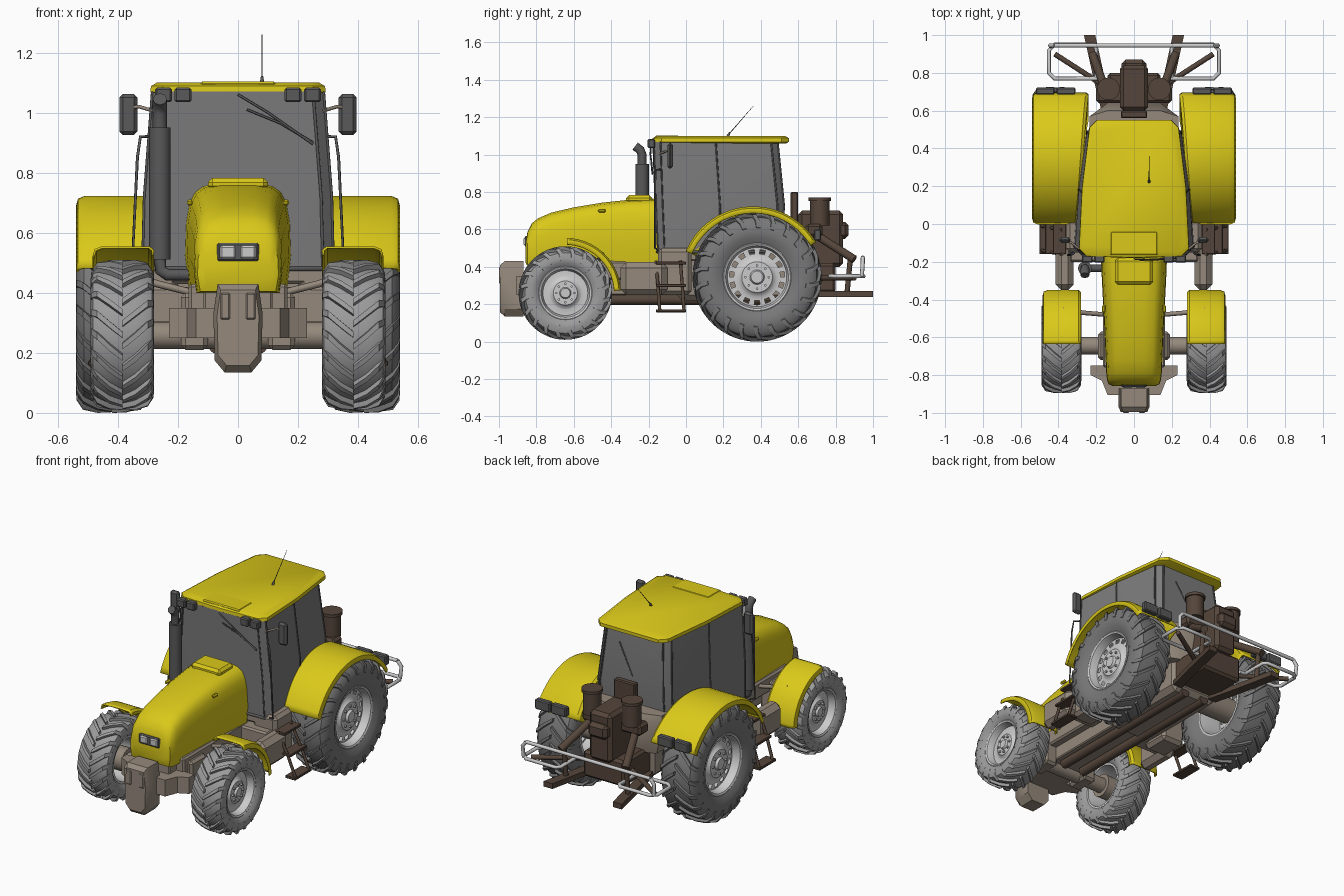
import bpy, bmesh, math
from mathutils import Vector

if "Cube" in bpy.data.objects:
    bpy.data.objects.remove(bpy.data.objects["Cube"])
cos, sin, rad, pi = math.cos, math.sin, math.radians, math.pi

def material(name, *c):
    m = bpy.data.materials.new(name)
    m.diffuse_color = (*c, 1)
    m.use_nodes = True
    m.node_tree.nodes["Principled BSDF"].inputs["Base Color"].default_value = m.diffuse_color
    return m
YEL = material("yellow_paint", .70, .58, .01)
TAU = material("taupe_metal", .30, .25, .20)
BRN = material("brown_metal", .09, .06, .043)
DRK = material("dark_grey", .10, .10, .10)
GLS = material("glass_grey", .20, .20, .20)
RUB = material("rear_rubber", .19, .19, .19)
RUB2 = material("front_rubber", .33, .33, .33)
SIDES = ((1, "right"), (-1, "left"))

def finish(name, bm, mat):
    bmesh.ops.remove_doubles(bm, verts=bm.verts, dist=1e-5)
    bmesh.ops.recalc_face_normals(bm, faces=bm.faces)
    me = bpy.data.meshes.new(name)
    bm.to_mesh(me)
    bm.free()
    ob = bpy.data.objects.new(name, me)
    bpy.context.collection.objects.link(ob)
    if mat:
        me.materials.append(mat)
    return ob

def loft(name, rings, mat=None, closed=True, cap=True):
    bm = bmesh.new()
    vs = [[bm.verts.new(p) for p in r] for r in rings]
    n = len(vs[0])
    for a, b in zip(vs, vs[1:]):
        for i in range(n if closed else n - 1):
            j = (i + 1) % n
            bm.faces.new((a[i], a[j], b[j], b[i]))
    if cap:
        bm.faces.new(vs[0])
        bm.faces.new(vs[-1])
    return finish(name, bm, mat)

def box(name, x0, x1, y0, y1, z0, z1, mat=None, bevel=.006):
    bm = bmesh.new()
    bmesh.ops.create_cube(bm, size=1)
    for v in bm.verts:
        v.co = ((x0 + x1) / 2 + v.co.x * abs(x1 - x0), (y0 + y1) / 2 + v.co.y * (y1 - y0), (z0 + z1) / 2 + v.co.z * (z1 - z0))
    if bevel:
        bmesh.ops.bevel(bm, geom=bm.edges[:], offset=bevel, segments=1, affect='EDGES')
    return finish(name, bm, mat)

def pair(name, x0, x1, *rest):
    for s, side in SIDES:
        box(f"{name}_{side}", s * x0, s * x1, *rest)

def rod(name, p, q, r, mat=None, r2=None, seg=24):
    p, q = Vector(p), Vector(q)
    rot = (q - p).to_track_quat('Z', 'Y')
    return loft(name, [[c + rot @ Vector((k * cos(2 * pi * i / seg), k * sin(2 * pi * i / seg), 0)) for i in range(seg)]
                       for c, k in ((p, r), (q, r2 or r))], mat)

def tube(name, pts, r, mat=None, cyclic=False):
    cu = bpy.data.curves.new(name, 'CURVE')
    cu.dimensions, cu.bevel_depth, cu.bevel_resolution, cu.use_fill_caps = '3D', r, 2, True
    sp = cu.splines.new('POLY')
    sp.points.add(len(pts) - 1)
    for p, c in zip(sp.points, pts):
        p.co = (*c, 1)
    sp.use_cyclic_u = cyclic
    ob = bpy.data.objects.new(name, cu)
    bpy.context.collection.objects.link(ob)
    if mat:
        cu.materials.append(mat)

def lathe(name, prof, c, s, mat=None, seg=60, holes=None):
    bm = bmesh.new()
    vs = [[bm.verts.new((c[0] + s * a, c[1] + r * cos(2 * pi * i / seg), c[2] + r * sin(2 * pi * i / seg))) for a, r in prof]
          for i in range(seg)]
    for i in range(seg):
        for k in range(len(prof) - 1):
            if not (k == holes and i % 4 < 2):
                j = (i + 1) % seg
                bm.faces.new((vs[i][k], vs[i][k + 1], vs[j][k + 1], vs[j][k]))
    return finish(name, bm, mat)

# Wheels: turned tyre, chevron lugs, dished rim and bolts
def wheel(name, s, c, R, w, rr, lugs, mat, slots):
    Rb = R - .018
    d = Rb - rr
    half = [(.8 * w, rr), (.97 * w, rr + .25 * d), (w, rr + .5 * d), (.93 * w, rr + .82 * d), (.78 * w, Rb - .008), (.4 * w, Rb)]
    lathe(name + "_tyre", half + [(-a, r) for a, r in reversed(half)], c, s, mat)
    lathe(name + "_rim", [(-.8 * w, rr), (-.8 * w, rr - .012), (-.3 * w, rr - .02), (.4 * w, rr - .02), (.4 * w, rr - .03),
                          (.41 * w, rr - .053), (.42 * w, rr * .6), (.5 * w, rr * .5), (.58 * w, rr * .46), (.58 * w, rr * .22),
                          (.7 * w, rr * .18), (.7 * w, 0)], c, s, holes=4 if slots else None)
    lathe(name + "_rim_lip", [(.4 * w, rr - .02), (.7 * w, rr - .014), (.8 * w, rr - .01), (.84 * w, rr), (.8 * w, rr + .008)], c, s)
    for i in range(8):
        t = i * pi / 4
        p = Vector((c[0] + s * .55 * w, c[1] + rr * .35 * cos(t), c[2] + rr * .35 * sin(t)))
        rod(f"{name}_bolt_{i}", p, p + Vector((s * .014, 0, 0)), .007, seg=6)
    bm = bmesh.new()
    path = [(0, Rb, 0), (.4, Rb, .3), (.8, Rb - .01, .65), (.98, Rb - .035, .8), (1.0, Rb - .065, .85)]
    for h in (1, -1):
        for i in range(lugs):
            t0 = 2 * pi * (i + (.5 if h > 0 else 0)) / lugs
            rings = []
            for k, (a, r, lag) in enumerate(path):
                t, hw = t0 - lag * w / Rb, (.009 + .001 * k) / Rb
                top = .018 if k < 3 else (.012 if k == 3 else .004)
                rings.append([bm.verts.new((c[0] + h * w * a * f, c[1] + q * cos(t + e), c[2] + q * sin(t + e)))
                              for q, e, f in ((r - .015, -hw * 1.3, .9), (r + top, -hw, 1), (r + top, hw, 1), (r - .015, hw * 1.3, .9))])
            for p, q in zip(rings, rings[1:]):
                for m in range(4):
                    bm.faces.new((p[m], p[(m + 1) % 4], q[(m + 1) % 4], q[m]))
            bm.faces.new(rings[0])
            bm.faces.new(rings[-1])
    finish(name + "_tread", bm, mat)

# Mudguards: a lipped section swept round the wheel
def fender(name, s, cy, cz, r, a0, a1, xi0, xi1, xo, wall):
    rings = []
    for i in range(25):
        t, xi = rad(a0 + (a1 - a0) * i / 24), xi0 + (xi1 - xi0) * i / 24
        sec = [(xi, r - wall), (xi, r - .012), (xi + .015, r), (xo - .03, r), (xo - .007, r - .01), (xo, r - .035)]
        rings.append([(s * x, cy + q * cos(t), cz + q * sin(t)) for x, q in sec])
    ob = loft(name, rings, YEL, closed=False, cap=False)
    ob.modifiers.new("thickness", 'SOLIDIFY').thickness = .008

for s, side in SIDES:
    wheel("rear_wheel_" + side, s, (s * .42, .38, .345), .345, .12, .178, 22, RUB, True)
    wheel("front_wheel_" + side, s, (s * .385, -.645, .26), .25, .106, .14, 20, RUB2, False)
    fender("rear_fender_" + side, s, .36, .33, .393, 157, 31, .30, .24, .54, .17)
    fender("front_fender_" + side, s, -.645, .258, .297, 88, 3, .28, .28, .485, .03)
    tube("front_fender_bracket_" + side, [(s * .38, -.45, .47), (s * .27, -.47, .43), (s * .15, -.48, .40)], .012, TAU)

# Bonnet: lofted cross-sections
half = [(.93, 0), (1, .3), (.98, .62), (.92, .8), (.82, .91), (.66, .97), (.35, 1)]
shape = half + [(-x, z) for x, z in reversed(half)]
secs = [(-.857, .115, .42, .53), (-.848, .135, .405, .585), (-.825, .143, .40, .632), (-.79, .147, .40, .66), (-.72, .150, .40, .69),
        (-.6, .155, .41, .718), (-.45, .162, .42, .743), (-.3, .17, .42, .759), (-.15, .176, .42, .765)]
loft("bonnet", [[(x * w, y, zb + z * (zt - zb)) for x, z in shape] for y, w, zb, zt in secs], YEL)
box("bonnet_air_scoop", -.1, .1, -.32, -.18, .74, .783, YEL, .015)
box("headlight_panel", -.07, .07, -.862, -.84, .505, .565, DRK)
pair("headlight", .008, .06, -.868, -.85, .513, .557)
pair("bonnet_latch", .15, .17, -.47, -.43, .69, .71, YEL)

# Cab glass, frame and roof
def plan(z, wf, wr, yf, yr, c=.035):
    h = [(wf - c, yf), (wf, yf + c), ((wf + wr) / 2 + .012, (yf + yr) / 2), (wr, yr - c), (wr - c, yr)]
    return [(0, yf - .008, z)] + [(x, y, z) for x, y in h] + [(-x, y, z) for x, y in reversed(h)]
cab = [plan(.48, .318, .25, -.15, .50), plan(.72, .312, .25, -.16, .525), plan(1.07, .285, .222, -.172, .49)]
loft("cab_glass", cab, GLS)
for i in range(1, 11):
    tube(f"cab_pillar_{i}", [r[i] for r in cab], .005, DRK)
tube("cab_sill", cab[0], .008, DRK, True)
loft("cab_roof", [plan(1.06, .275, .22, -.165, .535, .04), plan(1.068, .292, .237, -.172, .55, .04),
                  plan(1.088, .290, .235, -.17, .55, .04), plan(1.1, .27, .215, -.15, .53, .04)], YEL)
box("roof_hatch", -.125, .125, -.165, -.04, 1.08, 1.103, YEL)
for x in (.155, .22):
    pair(f"work_light_{int(x * 1000)}", x, x + .056, -.205, -.165, 1.035, 1.083, DRK)
tube("wiper_arm", [(0, -.185, 1.06), (.1, -.19, 1.0), (.25, -.18, .895)], .004, DRK)
tube("wiper_blade", [(.03, -.192, 1.01), (.14, -.185, .965), (.25, -.178, .9)], .004, DRK)
tube("rear_wiper", [(.0, .515, .8), (.1, .5, .98)], .004, DRK)
rod("antenna_base", (.08, .22, 1.09), (.08, .235, 1.12), .009, DRK, .004)
rod("antenna", (.08, .23, 1.11), (.08, .36, 1.26), .0025, DRK, .001, 8)
for s, side in SIDES:
    box("mirror_" + side, s * .335, s * .395, -.1, -.07, .925, 1.062, DRK, .012)
    tube("mirror_arm_" + side, [(s * .28, -.14, 1.005), (s * .33, -.1, 1.02), (s * .37, -.085, 1.015)], .006, TAU)
    tube("handrail_" + side, [(s * .298, -.13, .92), (s * .325, -.16, .92), (s * .335, -.165, .85), (s * .352, -.165, .5), (s * .32, -.15, .49)], .005, DRK)

# Exhaust stack
rod("exhaust_muffler", (-.26, -.235, .51), (-.26, -.235, .95), .036, DRK)
tube("exhaust_outlet", [(-.26, -.235, .94), (-.26, -.235, 1.0), (-.26, -.245, 1.025), (-.26, -.272, 1.045)], .024, DRK)
tube("exhaust_inlet", [(-.26, -.235, .52), (-.257, -.235, .475), (-.235, -.235, .46), (-.14, -.235, .46)], .02, DRK)

# Chassis, axles, tanks and steps
box("engine_block", -.115, .115, -.83, .1, .25, .45, TAU)
box("gearbox", -.16, .16, -.05, .56, .22, .5, TAU, .03)
box("engine_side_rails", -.165, .165, -.76, -.14, .33, .43, TAU, .01)
box("cab_floor", -.3, .3, -.15, .06, .43, .5, TAU, .01)
loft("cab_rear_base", [[(-w, .4, z), (w, .4, z), (w, .57, z), (w * .6, y, z), (-w * .6, y, z), (-w, .57, z)]
                       for z, w, y in ((.4, .2, .6), (.56, .235, .64), (.64, .235, .6))], TAU)
rod("front_axle", (-.33, -.645, .258), (.33, -.645, .258), .046, TAU)
rod("rear_axle", (-.4, .38, .345), (.4, .38, .345), .075, TAU)
for s, side in SIDES:
    rod("front_hub_" + side, (s * .29, -.645, .258), (s * .41, -.645, .258), .07, TAU)
    rod("drive_tube_" + side, (s * .07, -.55, .225), (s * .07, .55, .225), .028, BRN)
    box("step_mount_" + side, s * .2, s * .36, -.15, .03, .25, .5, TAU, .02)
    for k, y in enumerate((-.15, -.02)):
        tube(f"step_rail_{side}_{k}", [(s * .38, y - .01, .43), (s * .44, y, .3), (s * .49, y + .01, .16)], .009, BRN)
    for k, (x, z) in enumerate(((.36, .42), (.40, .30), (.43, .165))):
        box(f"step_tread_{side}_{k}", s * x, s * (x + .07), -.16, 0, z - .008, z + .008, BRN, .003)
pair("fuel_tank", .32, .415, -.35, -.1, .25, .425, TAU, .03)
pair("tank_mount", .15, .34, -.2, -.1, .28, .42, TAU, .01)
pair("axle_bracket", .1, .19, -.72, -.57, .21, .40, TAU, .015)

# Front weight and its carrier
loft("weight_carrier", [[(-.23, -.75, z), (-.23, -.8, z), (-.17, -.83, z), (-.14, -.905, z), (.14, -.905, z), (.17, -.83, z),
                         (.23, -.8, z), (.23, -.75, z)] for z in (.25, .35)], TAU)
wt = [(-.045, .135), (.045, .135), (.078, .175), (.082, .33), (.068, .43), (-.068, .43), (-.082, .33), (-.078, .175)]
loft("front_weight", [[(x * k, y, .29 + (z - .29) * k) for x, z in wt] for y, k in ((-.87, 1), (-.97, 1), (-.995, .85))], TAU)
pair("weight_grip", .025, .06, -1.0, -.98, .31, .40, TAU)

# Tail lights
for x in (.31, .42):
    pair(f"tail_light_{int(x * 100)}", x, x + .1, .685, .722, .54, .60, DRK)

# Rear hitch
box("hitch_body", -.075, .075, .6, .84, .40, .70, BRN, .02)
box("hitch_top_block", -.065, .065, .68, .87, .55, .64, BRN, .02)
box("hitch_upright", -.07, .07, .56, .6, .5, .80, BRN)
box("hitch_crossbar", -.2, .2, .64, .73, .56, .63, BRN, .015)
box("drawbar_frame", -.14, .14, .5, .8, .26, .42, BRN, .015)
for s, side in SIDES:
    rod("hitch_canister_" + side, (s * .135, .715, .62), (s * .135, .715, .755), .052, BRN)
    rod("hitch_canister_lid_" + side, (s * .135, .715, .752), (s * .135, .715, .77), .06, BRN)
    loft("lower_arm_" + side, [[(s * (x + dx), y, z) for dx, z in ((-.03, .24), (.03, .24), (.03, .272), (-.03, .272))]
                               for x, y in ((.13, .55), (.18, .75), (.235, 1.0))], BRN)
    rod("upper_arm_" + side, (s * .14, .68, .58), (s * .22, .9, .44), .022, BRN)
    rod("lift_rod_" + side, (s * .21, .88, .46), (s * .21, .86, .25), .014, BRN)
    rod("rail_brace_" + side, (s * .14, .72, .34), (s * .42, .9, .34), .014, BRN)
    tube("guard_loop_" + side, [(s * .16, .77, .35), (s * .42, .77, .35), (s * .45, .80, .35), (s * .45, .92, .35), (s * .42, .95, .35),
                                (s * .22, .95, .35), (s * .2, .93, .35), (s * .2, .77, .35)], .011)
    tube("guard_post_" + side, [(s * .44, .94, .35), (s * .445, .945, .42), (s * .42, .945, .45)], .011)
tube("guard_rail", [(-.42, .945, .45), (.42, .945, .45)], .011)

# Smooth shading with crisp edges
for ob in bpy.context.scene.objects:
    if ob.type == 'MESH':
        ob.select_set(True)
        bpy.context.view_layer.objects.active = ob
bpy.ops.object.shade_smooth_by_angle(angle=rad(35))
